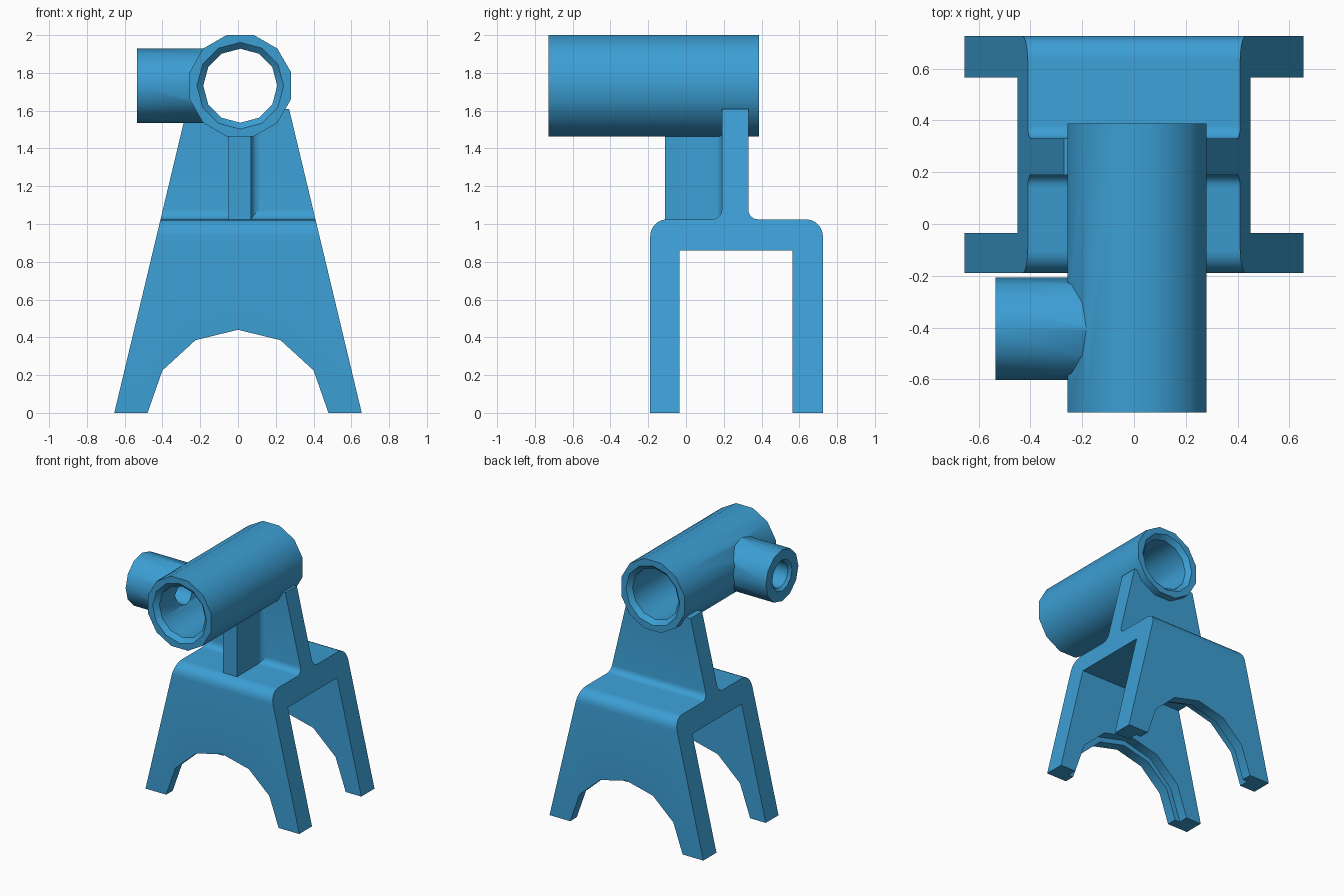
import bpy, bmesh
from math import sin, cos, radians, pi

if "Cube" in bpy.data.objects:
    bpy.data.objects.remove(bpy.data.objects["Cube"], do_unlink=True)

BLUE = (0.045, 0.345, 0.66, 1.0)
mat = bpy.data.materials.new("blue")
mat.use_nodes = True
mat.diffuse_color = BLUE
mat.node_tree.nodes["Principled BSDF"].inputs["Base Color"].default_value = BLUE

TUBE_X, TUBE_Z, BOSS_Y = 0.012, 1.732, -0.405


def finish(name, bm):
    bmesh.ops.recalc_face_normals(bm, faces=bm.faces)
    me = bpy.data.meshes.new(name)
    bm.to_mesh(me)
    bm.free()
    me.materials.append(mat)
    ob = bpy.data.objects.new(name, me)
    bpy.context.collection.objects.link(ob)
    return ob


def loft(name, rings):
    """Closed solid through a list of equal-length vertex rings."""
    bm = bmesh.new()
    loops = [[bm.verts.new(p) for p in ring] for ring in rings]
    for a, b in zip(loops, loops[1:]):
        n = len(a)
        for i in range(n):
            bm.faces.new((a[i], a[(i + 1) % n], b[(i + 1) % n], b[i]))
    bm.faces.new(loops[0])
    bm.faces.new(loops[-1])
    return finish(name, bm)


def lathe(name, axis, stations, phase=0.0, sides=12):
    """Round solid along x or y; stations are (position, radius)."""
    rings = []
    for pos, r in stations:
        ring = []
        for i in range(sides):
            a = 2 * pi * i / sides + phase
            u, v = r * cos(a), TUBE_Z + r * sin(a)
            ring.append((TUBE_X + u, pos, v) if axis == "y" else (pos, BOSS_Y + u, v))
        rings.append(ring)
    return loft(name, rings)


def combine(ob, other, operation):
    mod = ob.modifiers.new("cut", "BOOLEAN")
    mod.object, mod.operation, mod.solver = other, operation, "EXACT"
    bpy.context.view_layer.objects.active = ob
    bpy.ops.object.modifier_apply(modifier=mod.name)
    bpy.data.objects.remove(other, do_unlink=True)


def arc(cy, cz, r, a0, a1, n=5):
    angles = [radians(a0 + (a1 - a0) * i / n) for i in range(n + 1)]
    return [(cy + r * cos(a), cz + r * sin(a)) for a in angles]


# Saddle bracket: side profile swept across, narrowing with height
profile = [(-0.19, 0), (-0.035, 0), (-0.035, 0.86), (0.565, 0.86), (0.565, 0), (0.725, 0)]
profile += arc(0.635, 0.935, 0.09, 0, 90)
profile += arc(0.38, 1.075, 0.05, 270, 180)
profile += [(0.33, 1.61), (0.19, 1.61)]
profile += arc(0.14, 1.075, 0.05, 0, -90)
profile += arc(-0.10, 0.935, 0.09, 90, 180)
bracket = loft("saddle_bracket",
               [[(s * (0.655 - 0.239 * z), y, z) for y, z in profile] for s in (-1, 1)])

# Arches between the feet, with a wider step on the inner half of each leg
half_arch = [(0.486, -0.02), (0.40, 0.225), (0.225, 0.385)]
arch = half_arch + [(0, 0.44)] + [(-x, z) for x, z in reversed(half_arch)]
for y0, y1, k in ((-0.4, 0.9, 1.0), (-0.11, 0.645, 1.09)):
    cutter = loft("arch_cutter", [[(x * k, y, z * k) for x, z in arch] for y in (y0, y1)])
    combine(bracket, cutter, "DIFFERENCE")

# Seat for the tube in the upright web
combine(bracket, lathe("seat_cutter", "y", [(-1, 0.235), (1, 0.235)]), "DIFFERENCE")

# Support rib with a fillet against the web on its left side
rib_plan = [(-0.05, 0.2), (-0.05, -0.11), (0.07, -0.11)]
rib_plan += arc(0.11, 0.15, 0.04, 180, 90, 4) + [(0.11, 0.2)]
rib = loft("support_rib", [[(x, y, z) for x, y in rib_plan] for z in (1.0, 1.49)])

# Main tube with side boss, bored through and chamfered
tube = lathe("main_tube", "y", [(-0.728, 0.278), (0.387, 0.278)], phase=pi / 12)
combine(tube, lathe("side_boss", "x", [(-0.535, 0.198), (-0.1, 0.198)]), "UNION")
bore = [(-0.76, 0.262), (-0.695, 0.196), (0.354, 0.196), (0.419, 0.262)]
combine(tube, lathe("bore_cutter", "y", bore), "DIFFERENCE")
boss_hole = [(-0.56, 0.145), (-0.515, 0.10), (0.0, 0.10)]
combine(tube, lathe("boss_hole_cutter", "x", boss_hole), "DIFFERENCE")

# Smooth the rounded surfaces, keep real edges sharp
for ob in (bracket, rib, tube):
    bpy.ops.object.select_all(action="DESELECT")
    ob.select_set(True)
    bpy.context.view_layer.objects.active = ob
    bpy.ops.object.shade_smooth_by_angle(angle=radians(32))
